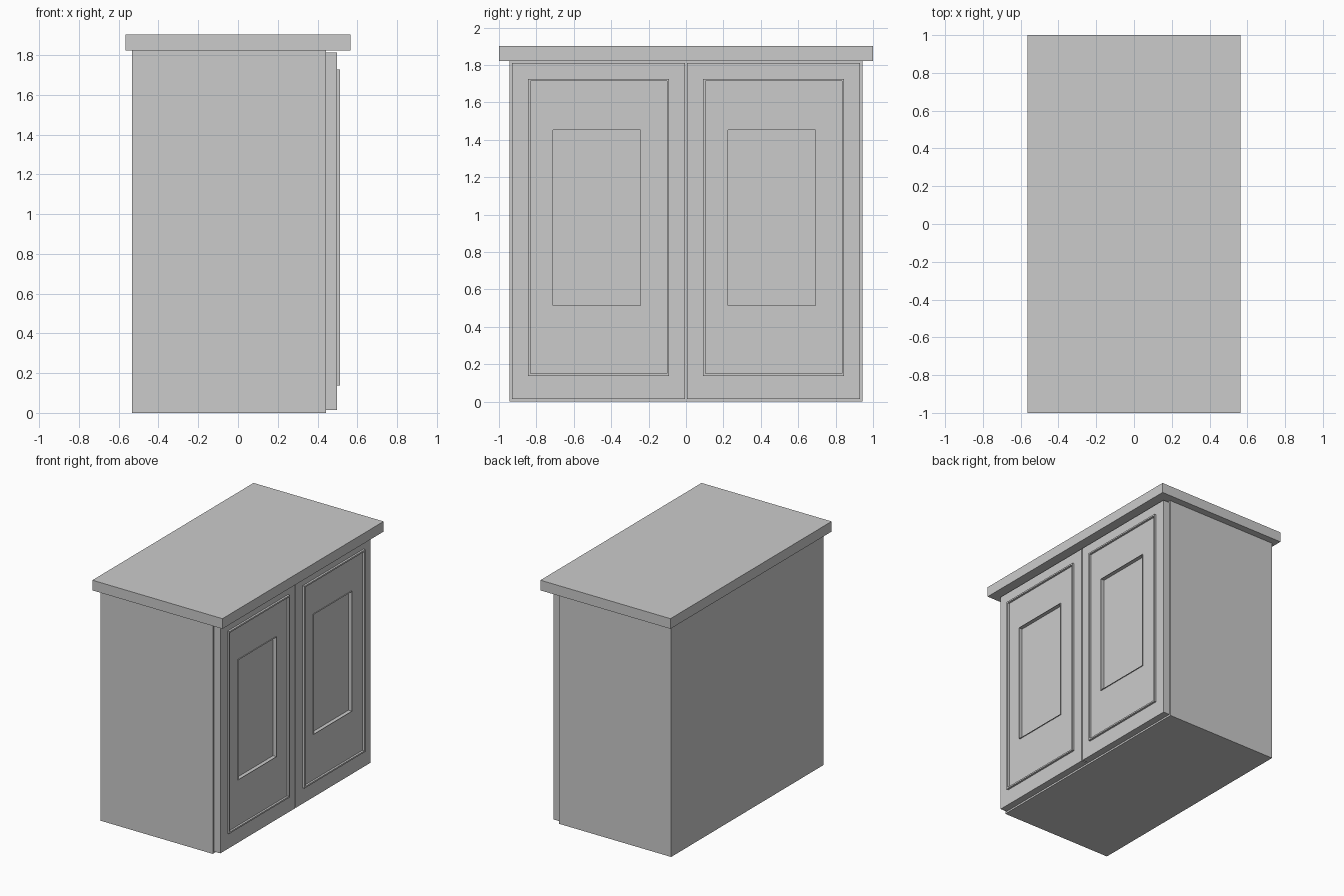
import bpy, bmesh

if "Cube" in bpy.data.objects:
    bpy.data.objects.remove(bpy.data.objects["Cube"])


def make_object(name, bm):
    bmesh.ops.recalc_face_normals(bm, faces=bm.faces)
    mesh = bpy.data.meshes.new(name)
    bm.to_mesh(mesh)
    bm.free()
    obj = bpy.data.objects.new(name, mesh)
    bpy.context.collection.objects.link(obj)
    return obj


def box(name, lo, hi):
    bm = bmesh.new()
    bmesh.ops.create_cube(bm, size=1)
    for v in bm.verts:
        for i in range(3):
            v.co[i] = (lo[i] + hi[i]) / 2 + v.co[i] * (hi[i] - lo[i])
    return make_object(name, bm)


def inset(rect, d):
    y0, y1, z0, z1 = rect
    return (y0 + d, y1 - d, z0 + d, z1 - d)


def door(name, y_shift):
    """Bridge nested rectangles at different depths into one solid door."""
    slab = (-0.931, -0.005, 0.014, 1.812)
    mould = (-0.844, -0.09, 0.138, 1.726)
    panel = (-0.715, -0.24, 0.51, 1.455)
    face, raised, rim, sunk = 0.498, 0.514, 0.505, 0.475
    rings = [
        (slab, 0.442), (slab, face),                      # door edge
        (mould, face), (mould, raised),                   # raised moulding
        (inset(mould, 0.012), raised), (inset(mould, 0.012), face),
        (panel, face), (panel, rim),                      # fine lip
        (inset(panel, 0.003), rim), (inset(panel, 0.003), sunk),
    ]
    bm = bmesh.new()
    loops = []
    for (y0, y1, z0, z1), x in rings:
        corners = ((y0, z0), (y1, z0), (y1, z1), (y0, z1))
        loops.append([bm.verts.new((x, y + y_shift, z)) for y, z in corners])
    for a, b in zip(loops, loops[1:]):
        for i in range(4):
            j = (i + 1) % 4
            bm.faces.new((a[i], a[j], b[j], b[i]))
    bm.faces.new(loops[0])
    bm.faces.new(loops[-1])                               # sunken centre panel
    return make_object(name, bm)


# Cabinet carcass and overhanging worktop
box("cabinet_body", (-0.532, -0.944, 0), (0.442, 0.944, 1.822))
box("worktop", (-0.565, -1, 1.822), (0.565, 1, 1.902))

# Pair of identical panelled doors on the +x side
for name, shift in (("left_door", 0), ("right_door", 0.936)):
    door(name, shift)
